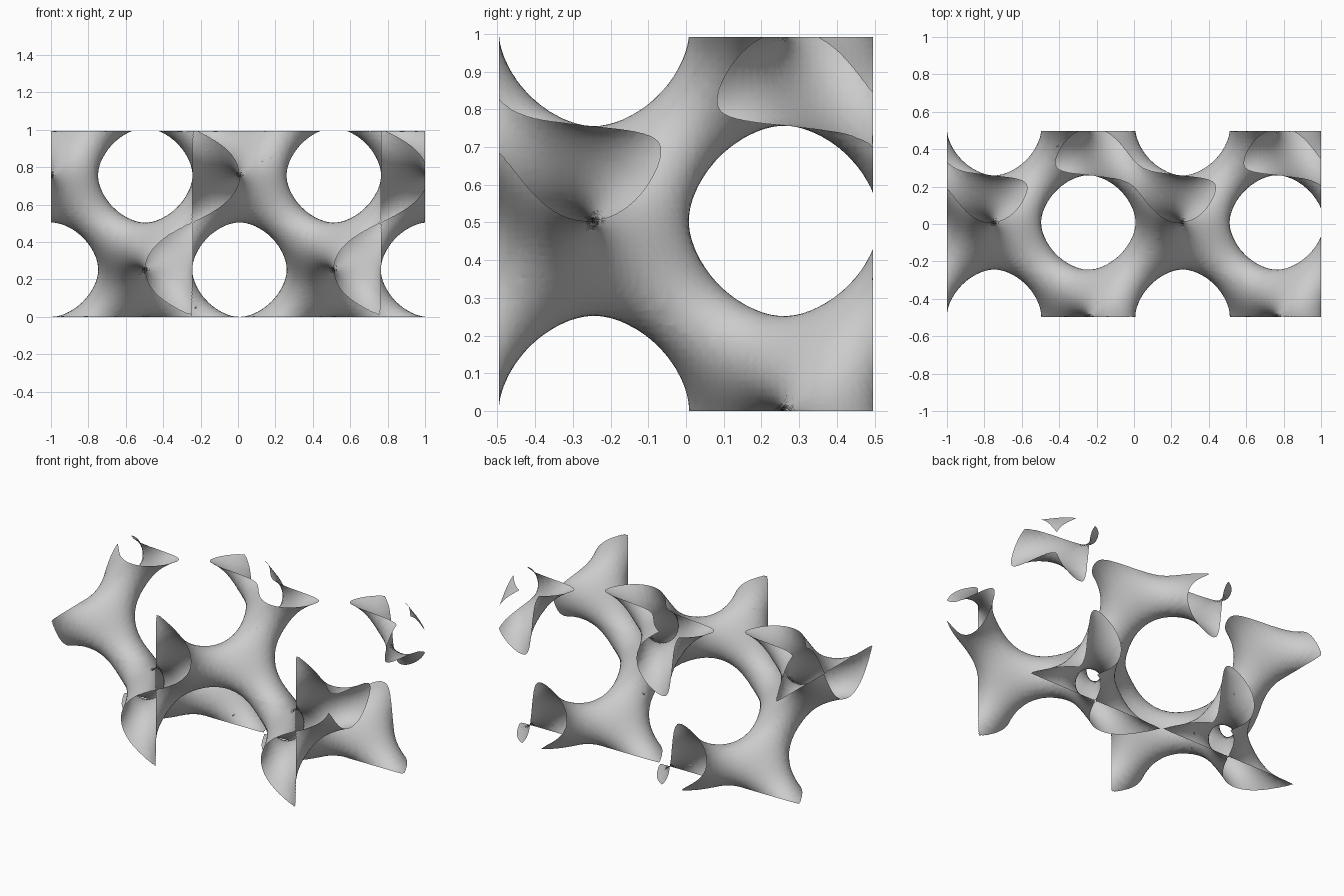
import bpy
import bmesh
from itertools import permutations, product
from math import sin, cos, pi
from mathutils import Vector

if "Cube" in bpy.data.objects:
    bpy.data.objects.remove(bpy.data.objects["Cube"])

# Block of lattice: twice as long as it is deep and tall
SIZE = Vector((2.0, 0.992, 0.992))
ORIGIN = Vector((-1.0, -SIZE.y / 2, 0.0))
PERIOD = 1.008
LEVEL = -0.9999
COUNT = (96, 48, 48)


def field(p):
    x, y, z = (p - ORIGIN) * (2 * pi / PERIOD)
    return sin(x) * cos(y) + sin(y) * cos(z) + sin(z) * cos(x) - LEVEL


# Sample the wave field on a regular grid
points, values = [], []
for cell in product(*(range(n + 1) for n in COUNT)):
    p = ORIGIN + Vector([s * i / n for s, i, n in zip(SIZE, cell, COUNT)])
    points.append(p)
    values.append(field(p))

STRIDE = ((COUNT[1] + 1) * (COUNT[2] + 1), COUNT[2] + 1, 1)
CORNERS = [sum(c) for c in product(*((0, s) for s in STRIDE))]
# Six tetrahedra fill each grid cell
TETS = [(0, a, a + b, a + b + c) for a, b, c in permutations(STRIDE)]

verts, faces, crossing = [], [], {}


def cut(a, b):
    """Vertex where the surface crosses a grid edge."""
    key = (min(a, b), max(a, b))
    if key not in crossing:
        t = values[a] / (values[a] - values[b])
        crossing[key] = len(verts)
        verts.append(points[a].lerp(points[b], t))
    return crossing[key]


def add_face(ring, direction):
    a, b, c = (verts[i] for i in ring[:3])
    if (b - a).cross(c - a).dot(direction) < 0:
        ring = ring[::-1]
    faces.append(ring)


def mean(ids):
    return sum((points[i] for i in ids), Vector()) / len(ids)


for cell in product(*(range(n) for n in COUNT)):
    base = sum(i * s for i, s in zip(cell, STRIDE))
    signs = [values[base + c] < 0 for c in CORNERS]
    if all(signs) or not any(signs):
        continue
    for tet in TETS:
        ids = [base + o for o in tet]
        low = [i for i in ids if values[i] < 0]
        high = [i for i in ids if values[i] >= 0]
        if not low or not high:
            continue
        if len(low) == 2:
            (a, b), (c, d) = low, high
            ring = [cut(a, c), cut(a, d), cut(b, d), cut(b, c)]
        else:
            ring = [cut(a, b) for a in low for b in high]
        add_face(ring, mean(low) - mean(high))

# Build the sheet, weld slivers and shade it smooth
mesh = bpy.data.meshes.new("lattice_surface")
mesh.from_pydata(verts, [], faces)
bm = bmesh.new()
bm.from_mesh(mesh)
bmesh.ops.remove_doubles(bm, verts=bm.verts, dist=0.003)
for face in bm.faces:
    face.smooth = True
bm.to_mesh(mesh)
bm.free()

sheet = bpy.data.objects.new("lattice_surface", mesh)
bpy.context.collection.objects.link(sheet)

# Single plain grey
grey = bpy.data.materials.new("plain_grey")
grey.use_nodes = True
colour = (0.6, 0.6, 0.6, 1.0)
grey.diffuse_color = colour
grey.node_tree.nodes["Principled BSDF"].inputs["Base Color"].default_value = colour
mesh.materials.append(grey)
